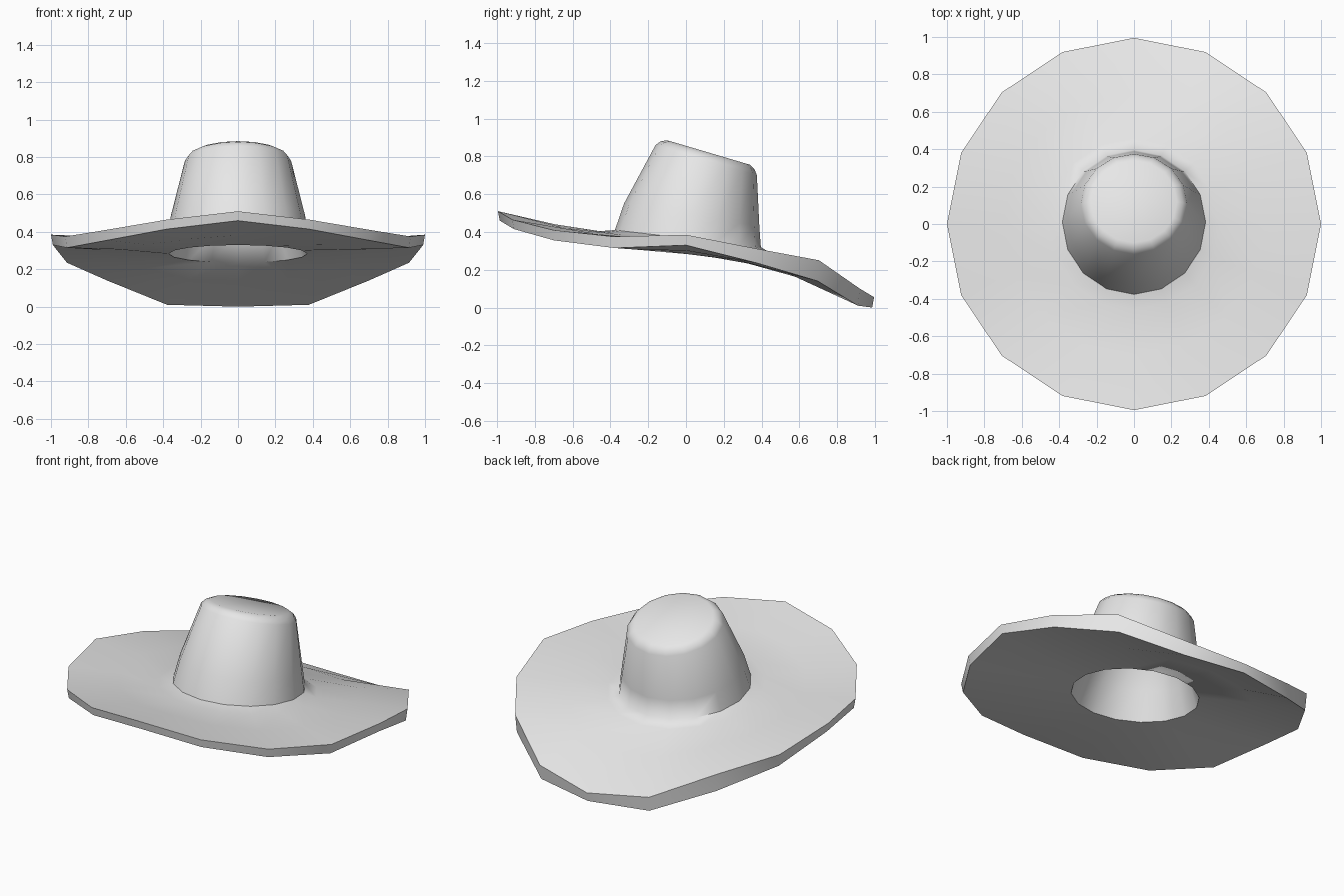
import bpy, bmesh, math

cube = bpy.data.objects.get("Cube")
if cube:
    bpy.data.objects.remove(cube, do_unlink=True)

SIDES = 16
# Rim heights from the front round to the back, mirrored on the other side
RIM_TOP = [.51, .465, .41, .375, .385, .31, .25, .10, .055]
RIM_BOTTOM = [.46, .415, .355, .315, .33, .235, .14, .01, 0]


def loop(center_y, rx, ry, height):
    """Ring of points; height(cosine, index) uses 1 at front and -1 at back."""
    points = []
    for i in range(SIDES):
        a = 2 * math.pi * i / SIDES
        points.append((rx * math.sin(a), center_y - ry * math.cos(a),
                       height(math.cos(a), min(i, SIDES - i))))
    return points


def tilted(center_y, rx, ry, front, back):
    mid, half = (front + back) / 2, (front - back) / 2
    return loop(center_y, rx, ry, lambda c, i: mid + half * c)


def brim(radius, table, blend, front, back):
    """Ring between the tilted crown base and the wavy rim."""
    mid, half = (front + back) / 2, (front - back) / 2
    return loop(0, radius, radius * .995,
                lambda c, i: (mid + half * c) * (1 - blend) + table[i] * blend)


# Skin from the hollow crown's ceiling, under the brim, over the rim, up the crown
rings = [
    tilted(.12, .20, .19, .83, .71),
    tilted(.107, .235, .22, .81, .67),
    tilted(.03, .315, .31, .50, .38),
    tilted(.01, .37, .37, .33, .235),
    brim(.69, RIM_BOTTOM, .4, .33, .235),
    brim(.99, RIM_BOTTOM, 1, 0, 0),
    brim(1.0, RIM_TOP, 1, 0, 0),
    brim(.70, RIM_TOP, .4, .395, .30),
    brim(.46, RIM_TOP, .08, .395, .30),
    tilted(.01, .383, .386, .41, .32),
    tilted(.03, .358, .358, .55, .43),
    tilted(.107, .284, .268, .86, .70),
    tilted(.115, .262, .248, .88, .73),
    tilted(.12, .23, .22, .885, .755),
]

bm = bmesh.new()
verts = [[bm.verts.new(p) for p in ring] for ring in rings]
for a, b in zip(verts, verts[1:]):
    for i in range(SIDES):
        j = (i + 1) % SIDES
        bm.faces.new((a[i], a[j], b[j], b[i]))
bm.faces.new(verts[0])
bm.faces.new(verts[-1])
bmesh.ops.recalc_face_normals(bm, faces=bm.faces)
mesh = bpy.data.meshes.new("wide_brim_hat")
bm.to_mesh(mesh)
bm.free()
hat = bpy.data.objects.new("wide_brim_hat", mesh)
bpy.context.collection.objects.link(hat)

# Pale grey felt
felt = bpy.data.materials.new("pale_grey_felt")
felt.use_nodes = True
color = (.8, .8, .8, 1)
felt.diffuse_color = color
felt.node_tree.nodes["Principled BSDF"].inputs["Base Color"].default_value = color
mesh.materials.append(felt)

bpy.ops.object.select_all(action='DESELECT')
hat.select_set(True)
bpy.context.view_layer.objects.active = hat
bpy.ops.object.shade_smooth_by_angle(angle=math.radians(60))
